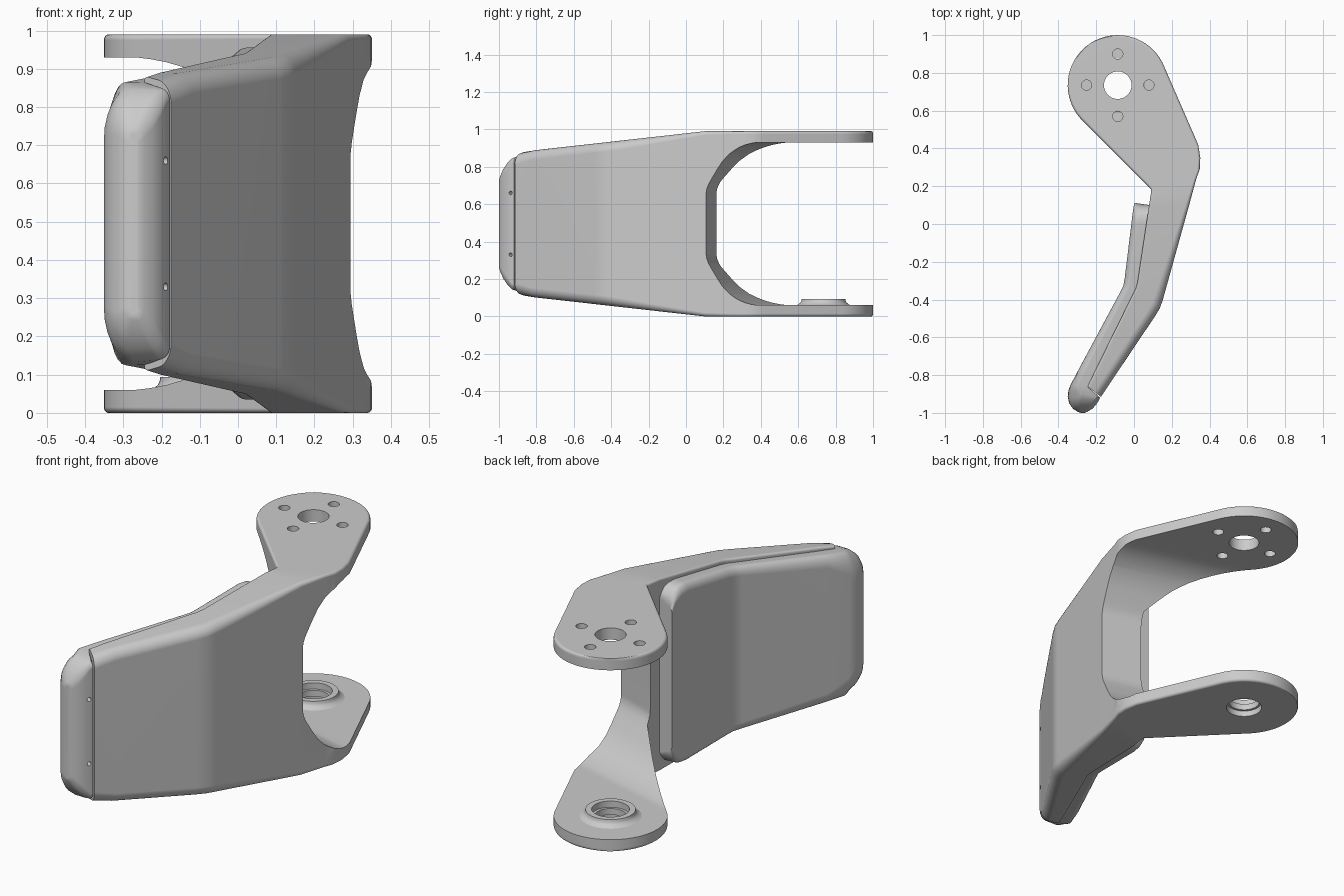
import bpy, bmesh
from math import sin, cos, pi, radians
from mathutils import Vector, Matrix

if "Cube" in bpy.data.objects:
    bpy.data.objects.remove(bpy.data.objects["Cube"])

MID = 0.495  # mid height, the bracket is symmetric about it


def interp(table, y):
    for (a, va), (b, vb) in zip(table, table[1:]):
        if y <= b:
            t = max(0, (y - a) / (b - a))
            return va + (vb - va) * t
    return table[-1][1]


def make(name, bm):
    bmesh.ops.recalc_face_normals(bm, faces=bm.faces)
    me = bpy.data.meshes.new(name)
    bm.to_mesh(me)
    bm.free()
    ob = bpy.data.objects.new(name, me)
    bpy.context.collection.objects.link(ob)
    return ob


def skin(name, rings, caps=True, closed=False):
    """Quads between successive closed rings of points."""
    bm = bmesh.new()
    vs = [[bm.verts.new(p) for p in r] for r in rings]
    n = len(vs[0])
    pairs = list(zip(vs, vs[1:])) + ([(vs[-1], vs[0])] if closed else [])
    for a, b in pairs:
        for i in range(n):
            bm.faces.new((a[i], a[(i + 1) % n], b[(i + 1) % n], b[i]))
    if caps:
        bm.faces.new(vs[0])
        bm.faces.new(vs[-1])
    return make(name, bm)


def section(L, R, rl, rr, heights, seg=6):
    """Upright rectangle from plan point L to R with rounded corners."""
    L, R = Vector(L), Vector(R)
    u = (R - L).normalized()
    w = (R - L).length
    ring = []
    for P, s, t, (rx, rz), rev in ((R, 1, 1, rr, 0), (L, -1, 1, rl, 1),
                                   (L, -1, -1, rl, 0), (R, 1, -1, rr, 1)):
        rx = min(rx, w * 0.45)
        for i in range(seg + 1):
            a = pi / 2 * ((seg - i) if rev else i) / seg
            q = P - u * (s * rx * (1 - cos(a)))
            h = interp(heights, q.y) - rz * (1 - sin(a))
            ring.append((q.x, q.y, MID + t * h))
    return ring


def cylinder(name, r, depth, center, axis=(0, 0, 1), seg=40):
    bm = bmesh.new()
    m = Matrix.Translation(center) @ Vector(axis).to_track_quat('Z', 'Y').to_matrix().to_4x4()
    bmesh.ops.create_cone(bm, cap_ends=True, segments=seg, radius1=r, radius2=r,
                          depth=depth, matrix=m)
    return make(name, bm)


def activate(ob):
    bpy.ops.object.select_all(action='DESELECT')
    ob.select_set(True)
    bpy.context.view_layer.objects.active = ob


def cut(ob, cutter):
    cutter.hide_render = True
    activate(ob)
    m = ob.modifiers.new("cut", 'BOOLEAN')
    m.operation, m.solver, m.object = 'DIFFERENCE', 'EXACT', cutter
    bpy.ops.object.modifier_apply(modifier=m.name)
    bpy.data.objects.remove(cutter)


def smooth(ob):
    activate(ob)
    bpy.ops.object.shade_smooth_by_angle(angle=radians(32))
    m = ob.modifiers.new("normals", 'WEIGHTED_NORMAL')
    m.keep_sharp = True


# Bracket: one solid along the bent plan, ending in a round head
C, HR = Vector((-0.086, 0.735)), 0.265
heights = [(-1, .225), (-.97, .295), (-.915, .365), (-.87, .383), (-.82, .392),
           (.1, .495), (2, .495)]
plan = [((-.245, -.86), (-.175, -.915), .05), ((-.212, -.79), (-.115, -.825), .05),
        ((-.01, -.38), (.11, -.49), .05), ((.008, -.345), (.137, -.445), .05),
        ((.018, -.31), (.153, -.40), .05), ((.08, .1), (.292, .1), .02),
        ((.09, .165), (.33, .24), .015), ((.09, .185), (.348, .29), .015),
        ((.08, .195), (.351, .35), .015), ((.065, .21), (.34, .42), .015)]
rings = [section(L, R, (.012, .012), (r, r), heights) for L, R, r in plan]
N = 18
for i in range(N + 1):
    d = 101 * (1 - i / N) + 1.5
    pts = [C + HR * Vector((cos(radians(124 + s * d)), sin(radians(124 + s * d)))) for s in (1, -1)]
    rings.append(section(pts[0], pts[1], (.015, .015), (.015, .015), heights))
bracket = skin("bracket", rings)

# Opening between the arms, cut square to the slanted wall
half = [(2, .06), (.39, .06), (.36, .065), (.33, .073), (.30, .085), (.27, .101), (.24, .121),
        (.2, .16), (.17, .203), (.14, .25), (.12, .283), (.109, .31), (.105, .34)]
prof = half + [(y, 2 * MID - z) for y, z in reversed(half)]
cut(bracket, skin("opening_cutter", [[(x, y - .27 * (x - .3), z) for y, z in prof]
                                     for x in (-1, 1)]))

# Bore and four screw holes
cut(bracket, cylinder("top_bore_cutter", .073, .3, (C.x, C.y, .96)))
cut(bracket, cylinder("bottom_bore_cutter", .086, .2, (C.x, C.y, .03)))
for dx, dy in ((.165, 0), (-.165, 0), (0, .165), (0, -.165)):
    cut(bracket, cylinder("screw_cutter", .027, .3, (C.x + dx, C.y + dy, .96), seg=24))
smooth(bracket)

# Bushing on the lower arm
ring = [(.152, .057), (.135, .064), (.124, .073), (.119, .082), (.117, .094), (.088, .094),
        (.088, .062), (.074, .062), (.074, .03), (.09, .03), (.09, .057)]
bushing = skin("lower_bushing", [[(C.x + r * cos(2 * pi * k / 48), C.y + r * sin(2 * pi * k / 48), z)
                                  for k in range(48)] for r, z in ring], caps=False, closed=True)
smooth(bushing)

# Pad on the inner face, wrapping round the free end as a nose
pad_h = [(-1, .235), (-.985, .28), (-.96, .32), (-.93, .35), (-.9, .362), (-.86, .37),
         (-.82, .373), (0, .46), (.05, .455), (.075, .44), (.095, .41), (.112, .365)]
soft, fine = (.035, .045), (.004, .004)
pad_plan = [((.002, .112), (.085, .1), (.02, .02), fine),
            ((-.002, .092), (.084, .088), (.03, .03), fine),
            ((-.005, .072), (.08, .068), soft, fine),
            ((-.009, .045), (.077, .043), soft, fine),
            ((-.014, 0), (.07, 0), soft, fine),
            ((-.049, -.285), (.026, -.29), soft, fine),
            ((-.056, -.325), (.019, -.335), soft, fine),
            ((-.07, -.355), (.003, -.365), soft, fine),
            ((-.285, -.755), (-.192, -.76), (.04, .06), fine),
            ((-.335, -.85), (-.242, -.863), (.06, .11), fine),
            ((-.347, -.88), (-.179, -.92), (.09, .14), (.03, .03)),
            ((-.351, -.915), (-.187, -.935), (.08, .14), (.03, .03)),
            ((-.343, -.95), (-.201, -.957), (.06, .11), (.03, .04)),
            ((-.322, -.979), (-.22, -.978), (.04, .06), (.03, .04)),
            ((-.297, -.995), (-.245, -.993), (.02, .03), (.02, .03)),
            ((-.28, -1.0), (-.262, -1.0), (.006, .02), (.006, .02))]
pad = skin("pad", [section(*p, pad_h) for p in pad_plan])
for z in (.33, .66):
    cut(pad, cylinder("pin_cutter", .01, .06, (-.189, -.938, z), (.85, -.53, 0), 16))
smooth(pad)
